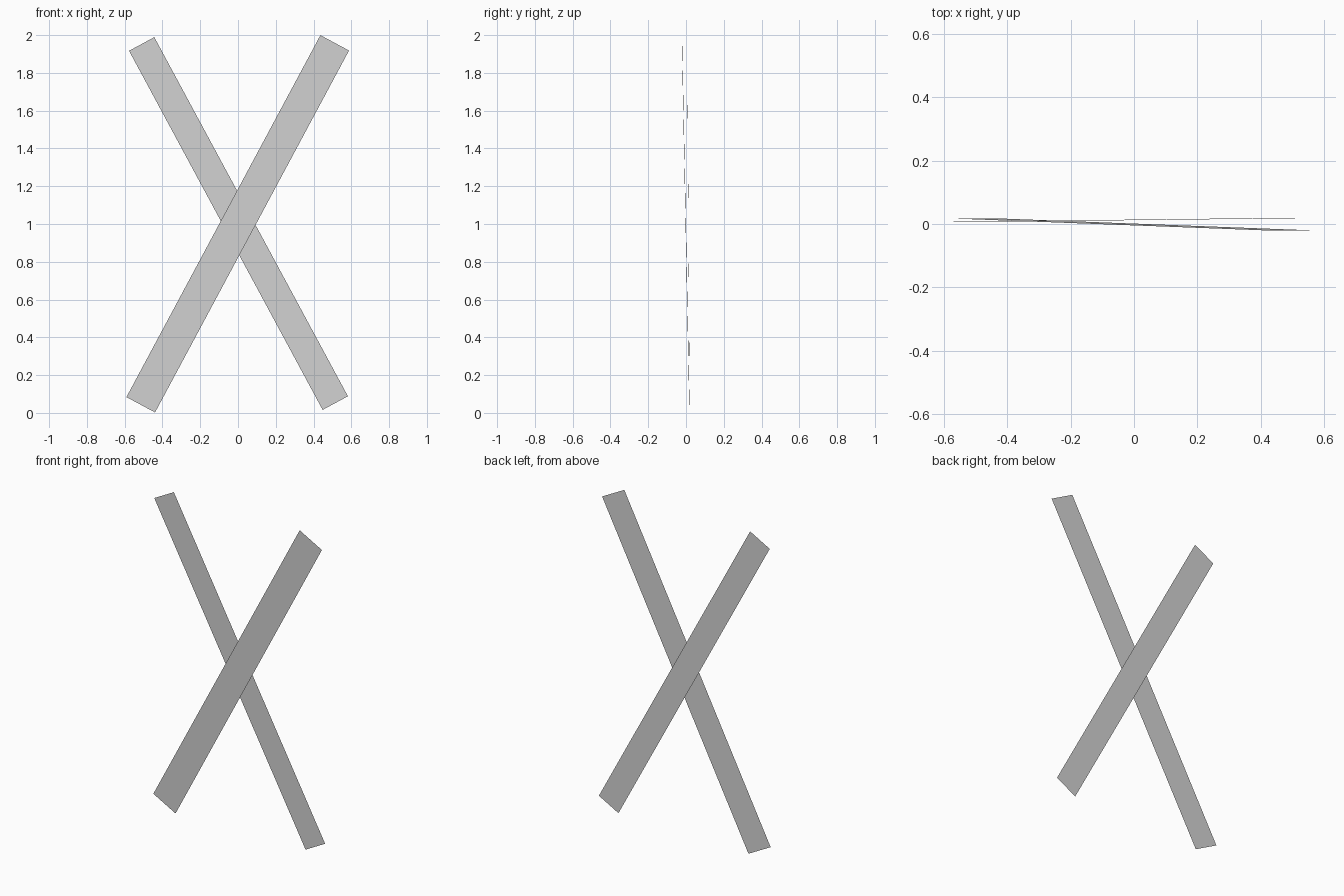
import bpy
import bmesh
from mathutils import Vector

cube = bpy.data.objects.get("Cube")
if cube:
    bpy.data.objects.remove(cube, do_unlink=True)

# Light grey shared by both planks
grey = bpy.data.materials.new("light_grey")
grey.use_nodes = True
colour = (0.65, 0.65, 0.65, 1)
grey.diffuse_color = colour
grey.node_tree.nodes["Principled BSDF"].inputs["Base Color"].default_value = colour


def plank(name, bottom, top, width):
    """Flat sheet between two end midpoints, facing the front."""
    bottom, top = Vector(bottom), Vector(top)
    across = Vector((0, -1, 0)).cross(top - bottom).normalized() * width / 2
    bm = bmesh.new()
    corners = (bottom - across, bottom + across, top + across, top - across)
    face = bm.faces.new([bm.verts.new(c) for c in corners])
    face.normal_update()
    if face.normal.y > 0:
        face.normal_flip()
    mesh = bpy.data.meshes.new(name)
    bm.to_mesh(mesh)
    bm.free()
    mesh.materials.append(grey)
    obj = bpy.data.objects.new(name, mesh)
    bpy.context.collection.objects.link(obj)
    return obj


# Wide plank in front, narrower plank crossing behind it
plank("front_plank", (-0.515, 0.018, 0.043), (0.512, -0.021, 1.959), 0.172)
plank("back_plank", (0.515, 0.019, 0.052), (-0.51, 0.007, 1.953), 0.152)
